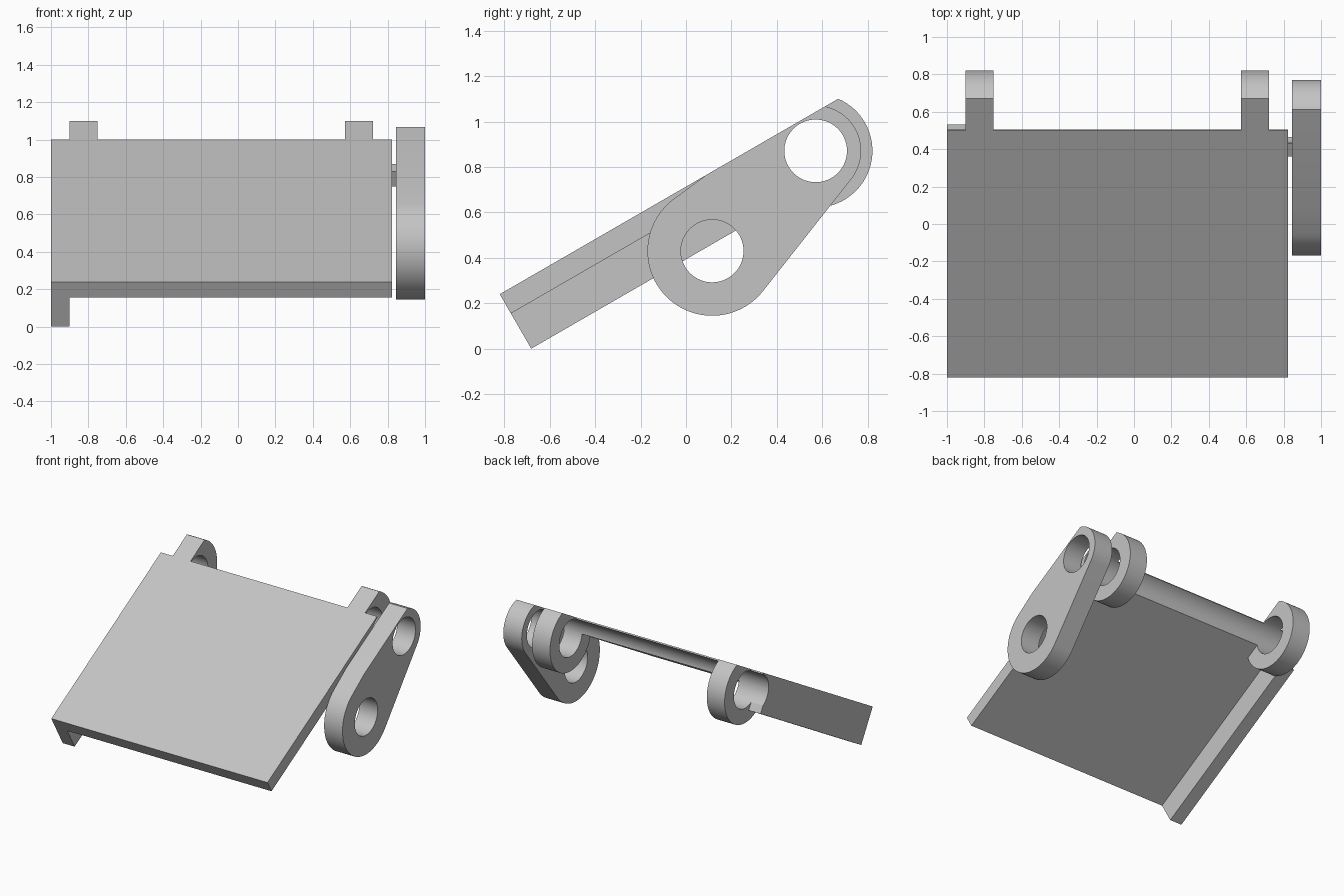
import bpy
import bmesh
from math import sin, cos, asin, atan2, hypot, pi, radians

cube = bpy.data.objects.get("Cube")
if cube:
    bpy.data.objects.remove(cube, do_unlink=True)

grey = bpy.data.materials.new("light_grey")
grey.use_nodes = True
COLOUR = (0.55, 0.55, 0.55, 1)
grey.diffuse_color = COLOUR
grey.node_tree.nodes["Principled BSDF"].inputs["Base Color"].default_value = COLOUR

# Profiles are drawn along (u) and across (v) the tilted plate, from its top front edge
TILT = radians(30)
FRONT_Y, FRONT_Z = -0.82, 0.24
LENGTH, THICK, RAIL_DEPTH = 1.524, 0.098, 0.277
BORE = (1.52, -0.149)
PIVOT = (0.905, -0.303)
HOLE_R, KNUCKLE_R, TIP_R, PIVOT_R = 0.138, 0.25, 0.2, 0.285


def place(u, v):
    return (FRONT_Y + u * cos(TILT) - v * sin(TILT),
            FRONT_Z + u * sin(TILT) + v * cos(TILT))


def arc(centre, radius, start, end, steps=48):
    return [(centre[0] + radius * cos(start + (end - start) * i / steps),
             centre[1] + radius * sin(start + (end - start) * i / steps))
            for i in range(steps + 1)]


def extrude(name, profile, x0, x1):
    bm = bmesh.new()
    face = bm.faces.new([bm.verts.new((x0, *place(u, v))) for u, v in profile])
    new = bmesh.ops.extrude_face_region(bm, geom=[face])["geom"]
    moved = [g for g in new if isinstance(g, bmesh.types.BMVert)]
    bmesh.ops.translate(bm, verts=moved, vec=(x1 - x0, 0, 0))
    bmesh.ops.recalc_face_normals(bm, faces=bm.faces)
    mesh = bpy.data.meshes.new(name)
    bm.to_mesh(mesh)
    bm.free()
    mesh.materials.append(grey)
    obj = bpy.data.objects.new(name, mesh)
    bpy.context.collection.objects.link(obj)
    return obj


def activate(obj):
    bpy.ops.object.select_all(action="DESELECT")
    obj.select_set(True)
    bpy.context.view_layer.objects.active = obj


def drill(obj, centre):
    cutter = extrude("drill", arc(centre, HOLE_R, 0, 2 * pi, 64)[:-1], -1.2, 1.2)
    cutter.hide_render = True
    activate(obj)
    mod = obj.modifiers.new("hole", "BOOLEAN")
    mod.operation, mod.solver, mod.object = "DIFFERENCE", "EXACT", cutter
    bpy.ops.object.modifier_apply(modifier=mod.name)
    bpy.data.objects.remove(cutter, do_unlink=True)


def box(u0, u1, v0, v1):
    return [(u0, v0), (u1, v0), (u1, v1), (u0, v1)]


# Flat plate and the rail under its right edge
plate = extrude("plate", box(0, LENGTH, -THICK, 0), -1, 0.823)
rail = extrude("side_rail", box(0, 1.40, -RAIL_DEPTH, -THICK), -1, -0.9)

# Hinge knuckles, flush with the plate top
top_angle = asin(-BORE[1] / KNUCKLE_R)
under_angle = -pi - asin((-BORE[1] - THICK) / KNUCKLE_R)
outline = arc(BORE, KNUCKLE_R, top_angle, under_angle)
outline += [(LENGTH, -THICK), (LENGTH, 0)]
knuckles = [extrude(side + "_knuckle", outline, x, x + 0.15)
            for side, x in (("right", -0.9), ("left", 0.572))]

# Small bridge joining the plate to the arm
bridge = extrude("arm_bridge", box(1.317, 1.46, -0.172, -0.08), 0.823, 0.845)

# Tapered arm: two circles with tangent sides, trimmed at the plate top
du, dv = BORE[0] - PIVOT[0], BORE[1] - PIVOT[1]
heading = atan2(dv, du)
lean = asin((PIVOT_R - TIP_R) / hypot(du, dv))
upper = heading + pi / 2 - lean
lower = heading - pi / 2 + lean
trim = asin(-BORE[1] / TIP_R)
slope = heading - lean
tangent = arc(PIVOT, PIVOT_R, upper, lower + 2 * pi)
meet_u = tangent[0][0] - tangent[0][1] * cos(slope) / sin(slope)
arm = extrude("arm", tangent + arc(BORE, TIP_R, lower, trim) + [(meet_u, 0)], 0.845, 1)

for part in [plate, rail, bridge, arm] + knuckles:
    drill(part, BORE)
drill(arm, PIVOT)

for part in [plate, rail, bridge, arm] + knuckles:
    activate(part)
    bpy.ops.object.shade_smooth_by_angle(angle=radians(30))
